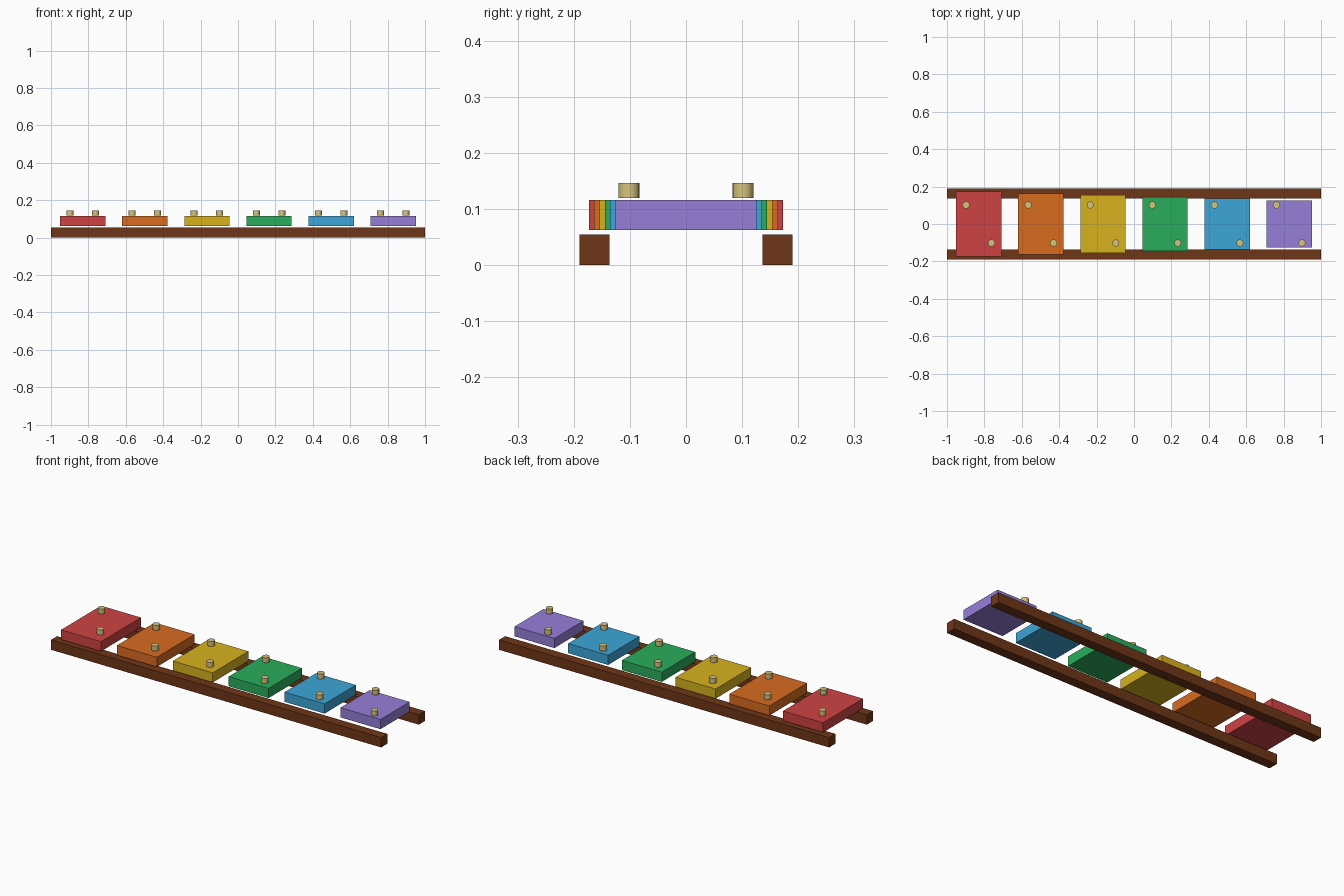
import bpy
from math import radians

if "Cube" in bpy.data.objects:
    bpy.data.objects.remove(bpy.data.objects["Cube"])


def material(name, rgb):
    # sRGB 0-255 to linear viewport colour
    lin = [((c / 255 + 0.055) / 1.055) ** 2.4 for c in rgb]
    mat = bpy.data.materials.new(name)
    mat.diffuse_color = (*lin, 1)
    mat.use_nodes = True
    mat.node_tree.nodes["Principled BSDF"].inputs["Base Color"].default_value = mat.diffuse_color
    return mat


def box(name, loc, size, mat):
    bpy.ops.mesh.primitive_cube_add(size=1, location=loc)
    ob = bpy.context.object
    ob.name = name
    ob.scale = size
    bpy.ops.object.transform_apply(location=False, rotation=False, scale=True)
    ob.data.materials.append(mat)


def peg(name, loc, mat):
    bpy.ops.mesh.primitive_cylinder_add(vertices=16, radius=0.0188, depth=0.027, location=loc)
    ob = bpy.context.object
    ob.name = name
    ob.data.materials.append(mat)
    bpy.ops.object.shade_smooth_by_angle(angle=radians(30))


wood = material("dark_wood", (112, 54, 24))
brass = material("brass", (214, 196, 124))
colours = {
    "red": (208, 66, 68), "orange": (217, 107, 32), "yellow": (215, 178, 30),
    "green": (42, 174, 92), "blue": (60, 166, 216), "purple": (150, 126, 216),
}

# Two long support rails
for side, s in (("front", -1), ("back", 1)):
    box(f"{side}_rail", (0, s * 0.1633, 0.027), (2, 0.0535, 0.054), wood)

# Colour bars getting shorter to the right, each with two diagonal pegs
for i, (name, rgb) in enumerate(colours.items()):
    x = -0.83 + i * 0.332
    length = 0.346 - i * 0.0188
    box(f"{name}_bar", (x, 0, 0.089), (0.242, length, 0.053), material(name, rgb))
    for side, s in (("front", -1), ("back", 1)):
        peg(f"{name}_{side}_peg", (x - s * 0.068, s * 0.1015, 0.133), brass)
